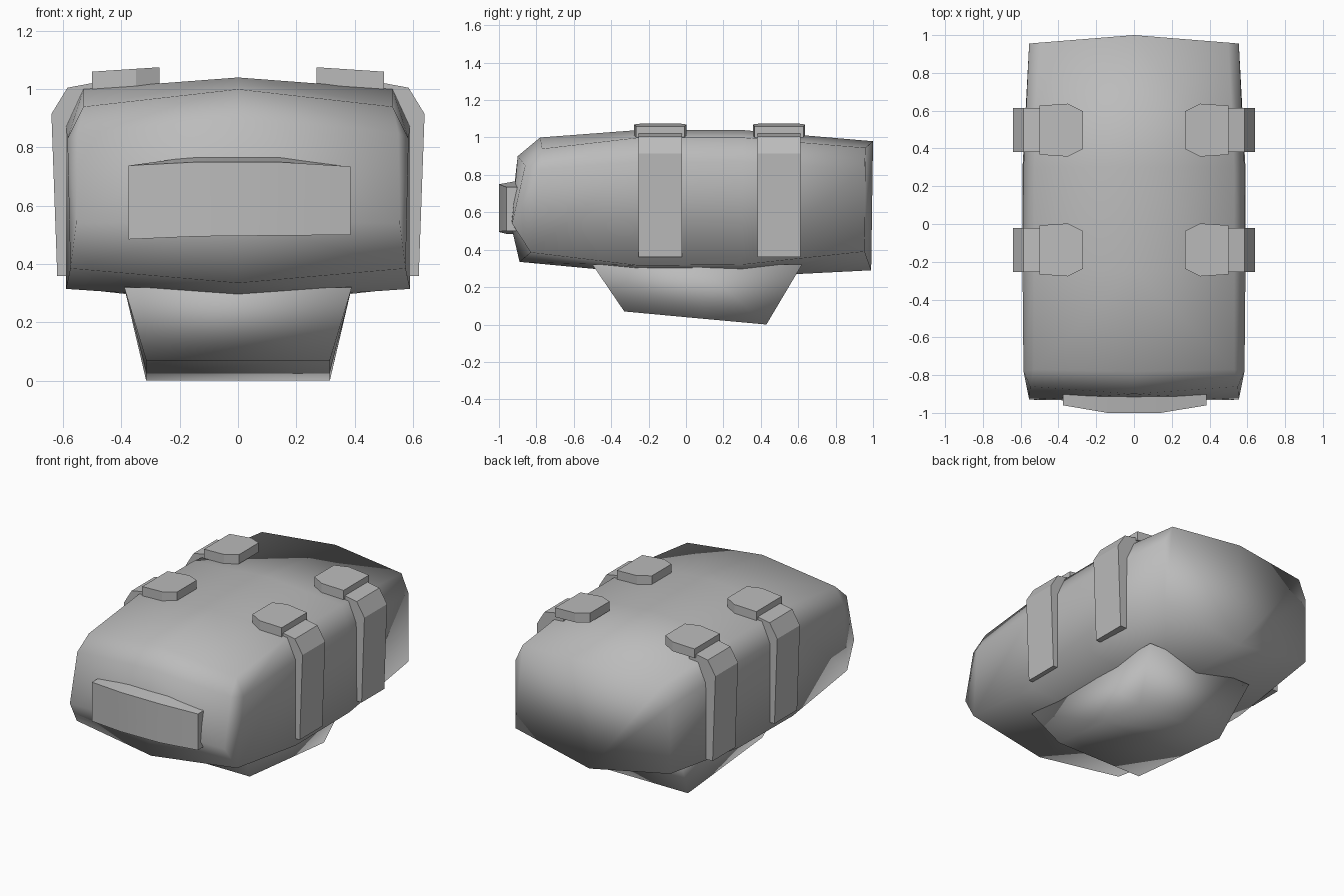
import bpy, bmesh
from math import radians

cube = bpy.data.objects.get("Cube")
if cube:
    bpy.data.objects.remove(cube, do_unlink=True)

grey = bpy.data.materials.new("plain grey")
grey.use_nodes = True
COLOUR = (0.5, 0.5, 0.5, 1)
grey.diffuse_color = COLOUR
grey.node_tree.nodes["Principled BSDF"].inputs["Base Color"].default_value = COLOUR


def finish(name, bm, angle=None):
    """Turn a bmesh into an object; angle is the smoothing limit in degrees."""
    bmesh.ops.recalc_face_normals(bm, faces=bm.faces)
    mesh = bpy.data.meshes.new(name)
    bm.to_mesh(mesh)
    bm.free()
    mesh.materials.append(grey)
    obj = bpy.data.objects.new(name, mesh)
    bpy.context.collection.objects.link(obj)
    if angle == 180:
        mesh.shade_smooth()
    elif angle:
        bpy.ops.object.select_all(action='DESELECT')
        obj.select_set(True)
        bpy.context.view_layer.objects.active = obj
        bpy.ops.object.shade_smooth_by_angle(angle=radians(angle))
    return obj


def loft(bm, rings):
    """Join closed rings of points and cap both ends."""
    rows = [[bm.verts.new(p) for p in ring] for ring in rings]
    n = len(rows[0])
    for a, b in zip(rows, rows[1:]):
        for i in range(n):
            j = (i + 1) % n
            bm.faces.new((a[i], a[j], b[j], b[i]))
    bm.faces.new(rows[0])
    bm.faces.new(rows[-1])


# Main body: a centre loop (y, z), a corner loop (x, y, z) and a shoulder row
centre = [(1, .98), (.3, 1.04), (-.25, 1.04), (-.78, 1), (-.9, .9),
          (-.94, .55), (-.89, .335), (-.25, .275), (.3, .255), (.99, .29)]
corner = [(.5, .96, .945), (.53, .3, 1), (.53, -.25, 1), (.53, -.77, .94),
          (.55, -.86, .85), (.555, -.93, .54), (.575, -.83, .385),
          (.59, -.25, .315), (.59, .3, .32), (.555, .955, .39)]
shoulder = [(.555, .955, .83), (.585, .3, .87), (.59, -.25, .87), (.585, -.78, .83)]
bm = bmesh.new()
mid = [bm.verts.new((0, y, z)) for y, z in centre]
for s in (-1, 1):
    c = [bm.verts.new((s * x, y, z)) for x, y, z in corner]
    h = [bm.verts.new((s * x, y, z)) for x, y, z in shoulder]
    for i in range(9):
        bm.faces.new((mid[i], mid[i + 1], c[i + 1], c[i]))
    for i in range(3):
        bm.faces.new((c[i], c[i + 1], h[i + 1], h[i]))
    bm.faces.new((c[3], c[4], h[3]))
    bm.faces.new((h[0], h[1], c[8], c[9]))
    bm.faces.new((h[1], h[2], c[7], c[8]))
    bm.faces.new((h[2], h[3], c[6], c[7]))
    bm.faces.new((h[3], c[4], c[5], c[6]))
    bm.faces.new((mid[0], c[0], h[0], c[9], mid[9]))
finish("body", bm, 180)

# Tapered keel under the body
bm = bmesh.new()
top = [(-.5, .32), (.05, .33), (.62, .32)]
base = [(-.33, .07), (.1, .03), (.43, 0)]
loft(bm, [[(-.39, yt, zt), (.39, yt, zt), (.315, yb, zb), (-.315, yb, zb)]
          for (yt, zt), (yb, zb) in zip(top, base)])
finish("keel", bm, 180)

# Front pad with a gently bowed face
bm = bmesh.new()
columns = [(-.375, -.96, .738, .738, .485), (-.14, -1, .75, .77, .495),
           (.14, -1, .75, .77, .498), (.385, -.96, .735, .735, .5)]
loft(bm, [[(x, y, front_top), (x, -.89, back_top), (x, -.9, low), (x, y, low)]
          for x, y, front_top, back_top, low in columns])
finish("front_pad", bm, 30)

# Straps over the shoulders and the clips that hold them
strap = [(.62, .36), (.64, .915), (.585, 1.005), (.45, 1.03),
         (.45, .95), (.52, .94), (.56, .85), (.56, .36)]
clip = [(.27, .1), (.35, .14), (.5, .13), (.5, -.13), (.35, -.14), (.27, -.1)]
for side, s in (("left", 1), ("right", -1)):
    for end, y0 in (("front", -.137), ("rear", .497)):
        bm = bmesh.new()
        loft(bm, [[(s * x, y0 + d, z) for x, z in strap] for d in (-.116, .116)])
        finish(f"{end}_{side}_strap", bm)

        bm = bmesh.new()
        loft(bm, [[(s * x, y0 + y, z - .065 * (x - .27)) for x, y in clip]
                  for z in (1.015, 1.075)])
        finish(f"{end}_{side}_clip", bm)
